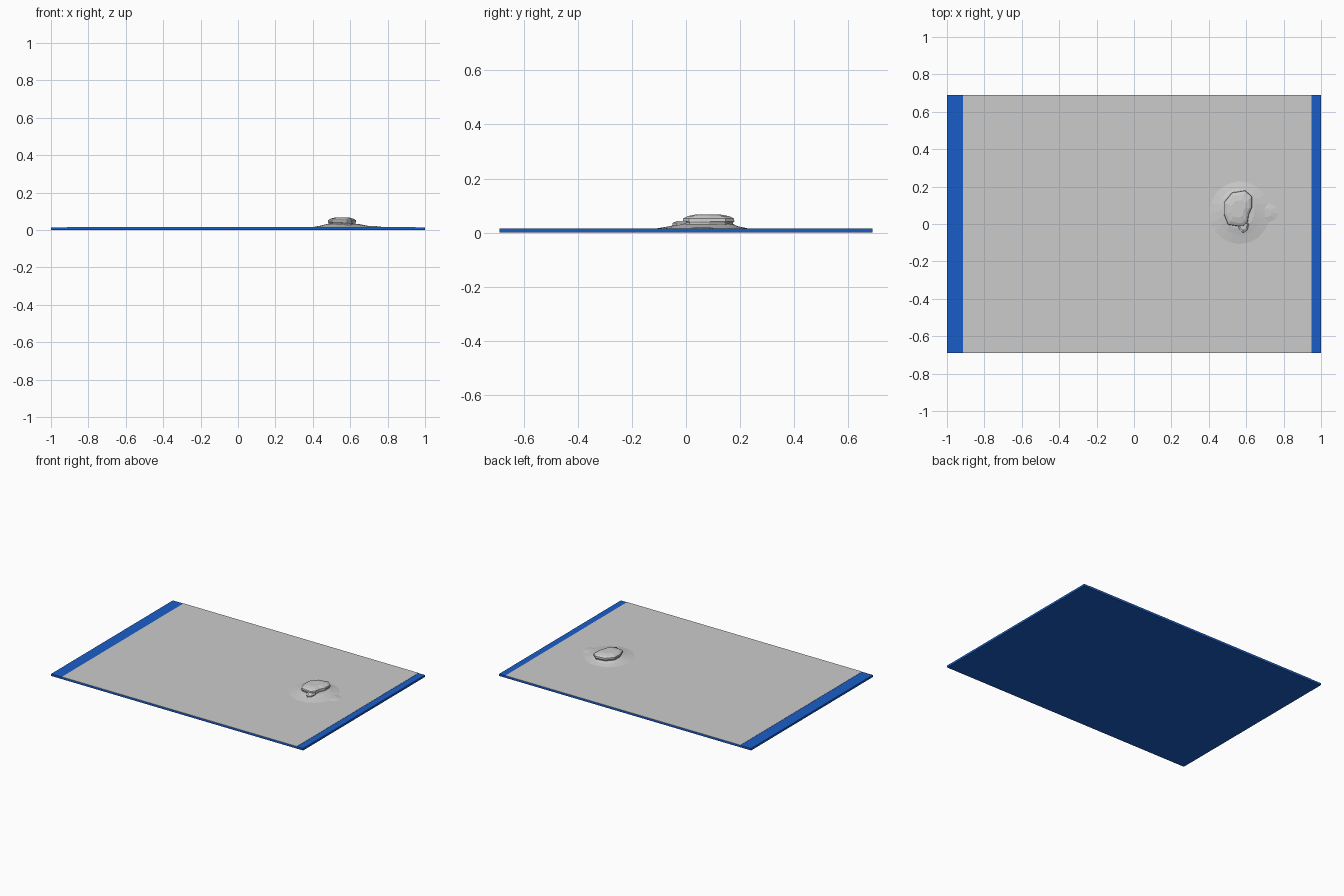
import bpy, bmesh, math

if "Cube" in bpy.data.objects:
    bpy.data.objects.remove(bpy.data.objects["Cube"])


def material(name, color):
    m = bpy.data.materials.new(name)
    m.diffuse_color = color
    m.use_nodes = True
    m.node_tree.nodes["Principled BSDF"].inputs["Base Color"].default_value = m.diffuse_color
    return m


def make_object(name, bm, mat=None):
    bmesh.ops.recalc_face_normals(bm, faces=bm.faces[:])
    me = bpy.data.meshes.new(name)
    bm.to_mesh(me)
    bm.free()
    ob = bpy.data.objects.new(name, me)
    bpy.context.collection.objects.link(ob)
    if mat:
        me.materials.append(mat)
    return ob


def slab(name, x0, x1, y, z0, z1, mat=None):
    bm = bmesh.new()
    bmesh.ops.create_cube(bm, size=1)
    for v in bm.verts:
        v.co = ((x0 + x1) / 2 + v.co.x * (x1 - x0), v.co.y * 2 * y,
                (z0 + z1) / 2 + v.co.z * (z1 - z0))
    return make_object(name, bm, mat)


def loft(name, rings):
    bm = bmesh.new()
    loops = [[bm.verts.new(p) for p in r] for r in rings]
    for a, b in zip(loops, loops[1:]):
        n = len(a)
        for i in range(n):
            bm.faces.new((a[i], a[(i + 1) % n], b[(i + 1) % n], b[i]))
    bm.faces.new(loops[-1])
    return make_object(name, bm)


def ellipse(cx, cy, rx, ry, z, n=20):
    return [(cx + rx * math.cos(2 * math.pi * i / n),
             cy + ry * math.sin(2 * math.pi * i / n), z) for i in range(n)]


# Blue base sheet and the grey ground lying on it
blue = material("blue", (0.01, 0.11, 0.58, 1))
slab("water_base", -1, 1, 0.69, 0, 0.0145, blue)
slab("ground_sheet", -0.915, 0.95, 0.69, 0.012, 0.016)

# Gentle slope around the rock, with a low rise on its right
loft("mound_slope", [ellipse(0.565, 0.06, 0.165, 0.17, 0.0155),
                     ellipse(0.565, 0.065, 0.12, 0.125, 0.024),
                     ellipse(0.56, 0.075, 0.085, 0.10, 0.032)])
loft("side_rise", [ellipse(0.70, 0.06, 0.08, 0.055, 0.0155, 10),
                   ellipse(0.71, 0.06, 0.025, 0.025, 0.021, 10)])

# Flat-topped rock: steep walls, slight overhang and chamfered cap
outline = [(0.524, 0.168), (0.594, 0.179), (0.631, 0.147), (0.631, 0.088),
           (0.613, 0.05), (0.608, 0.01), (0.583, -0.012), (0.556, -0.012),
           (0.503, -0.003), (0.481, 0.05), (0.481, 0.115)]


def rock_ring(scale, z):
    return [(0.557 + (x - 0.557) * scale, 0.08 + (y - 0.08) * scale, z)
            for x, y in outline]


loft("rock_cap", [rock_ring(s, z) for s, z in
                  ((0.94, 0.02), (0.95, 0.036), (1.0, 0.042),
                   (0.98, 0.053), (0.80, 0.061), (0.48, 0.067))])

# Small lower spur at the front
spur = [(0.55, 0.0), (0.565, -0.03), (0.583, -0.05), (0.605, -0.035), (0.615, 0.0)]
loft("rock_spur", [[(x, y, z) for x, y in spur] for z in (0.016, 0.036)]
     + [[(0.583 + (x - 0.583) * 0.8, y * 0.7 + 0.004, 0.044) for x, y in spur]])
